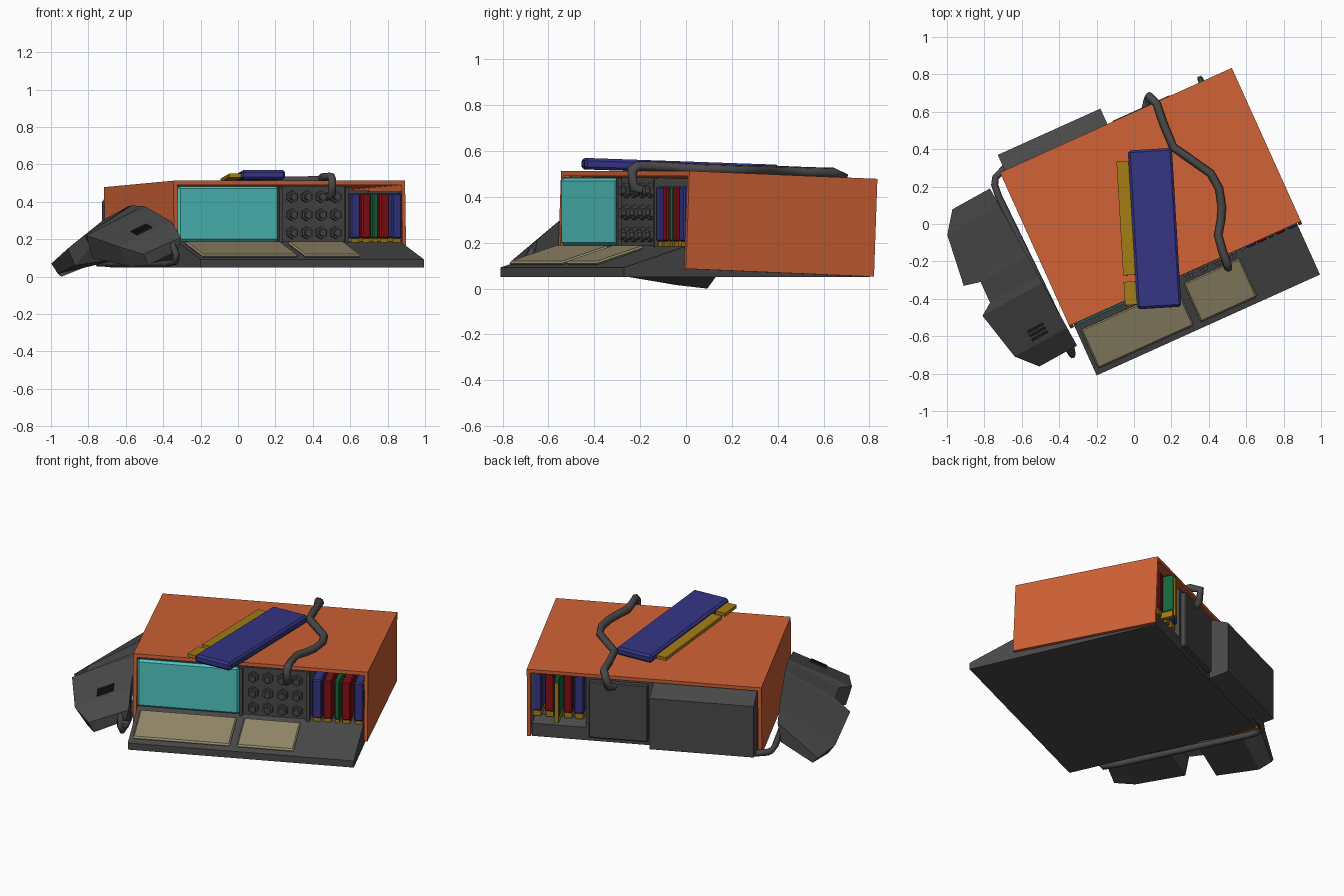
import bpy, bmesh, math
from mathutils import Matrix, Vector

if "Cube" in bpy.data.objects:
    bpy.data.objects.remove(bpy.data.objects["Cube"])

def mat(name, c):
    m = bpy.data.materials.new(name)
    m.diffuse_color = (*c, 1)
    m.use_nodes = True
    m.node_tree.nodes["Principled BSDF"].inputs["Base Color"].default_value = m.diffuse_color
    return m

ORANGE = mat("orange", (.62, .12, .036))
GREY = mat("dark grey", (.066, .066, .066))
BLACK = mat("slot grey", (.02, .02, .02))
TEAL = mat("turquoise", (.08, .56, .53))
TAN = mat("tan", (.29, .245, .14))
BLUE = mat("blue", (.035, .035, .23))
RED = mat("red", (.22, .005, .007))
GREEN = mat("green", (.006, .14, .045))
GOLD = mat("gold", (.37, .2, .008))

# Frame of the console: u = width, v = depth, turned on the ground
G = Matrix.Translation((.095, .13, 0)) @ Matrix.Rotation(math.radians(24.3), 4, 'Z')
# Frame of the tilted shell
TILT = G @ Matrix.Translation((0, 0, .069)) @ Matrix.Rotation(math.radians(-2.2), 4, 'X')

def finish(name, bm, m, M, bevel=0):
    bmesh.ops.recalc_face_normals(bm, faces=bm.faces[:])
    me = bpy.data.meshes.new(name)
    bm.to_mesh(me)
    bm.free()
    me.materials.append(m)
    ob = bpy.data.objects.new(name, me)
    bpy.context.collection.objects.link(ob)
    ob.matrix_world = M
    if bevel:
        b = ob.modifiers.new("bevel", 'BEVEL')
        b.width, b.segments = bevel, 1
    return ob

def loft(name, m, rings, M=Matrix(), bevel=0):
    bm = bmesh.new()
    vs = [[bm.verts.new(p) for p in r] for r in rings]
    n = len(vs[0])
    for a, b in zip(vs, vs[1:]):
        for i in range(n):
            j = (i + 1) % n
            bm.faces.new((a[i], a[j], b[j], b[i]))
    bm.faces.new(vs[0])
    bm.faces.new(vs[-1][::-1])
    return finish(name, bm, m, M, bevel)

def prism(name, m, prof, u0, u1, M=G, bevel=0):
    return loft(name, m, [[(u, v, z) for v, z in prof] for u in (u0, u1)], M, bevel)

def box(name, m, u, v, z, M=G, bevel=0):
    return prism(name, m, [(v[0], z[0]), (v[1], z[0]), (v[1], z[1]), (v[0], z[1])], *u, M, bevel)

def cable(name, pts, r):
    cu = bpy.data.curves.new(name, 'CURVE')
    cu.dimensions = '3D'
    cu.bevel_depth, cu.bevel_resolution, cu.use_fill_caps = r, 1, True
    sp = cu.splines.new('POLY')
    sp.points.add(len(pts) - 1)
    for p, q in zip(sp.points, pts):
        p.co = (*q, 1)
    cu.materials.append(GREY)
    ob = bpy.data.objects.new(name, cu)
    bpy.context.collection.objects.link(ob)

# Orange shell: one bent sheet, open front, back and below
prof = [(-.68, 0), (-.68, .427), (.68, .427), (.68, 0), (.66, 0), (.66, .405), (-.658, .405), (-.658, 0)]
loft("shell", ORANGE, [[(u, v, z) for u, z in prof] for v in (-.45, .45)], TILT)

# Inner body with front tray
prism("body", GREY, [(-.735, .05), (-.735, .092), (-.43, .187), (-.43, .484), (.44, .452), (.44, .05)], -.655, .34)
prism("card_bay_floor", GREY, [(-.735, .05), (-.735, .092), (-.43, .187), (-.35, .187), (-.35, .17),
                               (.40, .17), (.44, .13), (.44, .05)], .34, .655)
box("card_bay_wall", GREY, (.648, .66), (-.43, .43), (.1, .455))
box("card_bay_middle", GREY, (.34, .655), (-.02, .02), (.15, .46))

# Front: screen, frame dividers, keypad plate
box("screen", TEAL, (-.655, -.065), (-.447, -.42), (.188, .482), bevel=.012)
box("screen_divider", GREY, (-.063, -.045), (-.448, -.42), (.18, .48))
box("keypad_divider", GREY, (.325, .345), (-.448, -.42), (.18, .48))

# Keypad: hexagonal stepped buttons
bm = bmesh.new()
for c in range(4):
    for r in range(3):
        for rad, h in ((.033, .018), (.021, .036)):
            M = Matrix.Translation((.016 + .085 * c, -.43 - h / 2, .235 + .096 * r)) @ Matrix.Rotation(math.pi / 2, 4, 'X')
            bmesh.ops.create_cone(bm, cap_ends=True, segments=6, radius1=rad, radius2=rad, depth=h, matrix=M)
finish("keypad_buttons", bm, GREY, G)

# Tan pads lying on the sloping tray
def slope(v):
    return .092 + (v + .735) * .095 / .305
for i, (a, b) in enumerate(((-.632, -.07), (-.03, .30))):
    rows = ((-.705, 0), (-.478, 0), (-.478, .017), (-.705, .017))
    prism(f"tray_pad_{i}", TAN, [(v, slope(v) + h) for v, h in rows], a, b, bevel=.008)

# Cards standing in the bay, gold contact strip below
for i, (u, w, m) in enumerate(((.385, .058, BLUE), (.448, .052, RED), (.502, .032, GREEN),
                               (.556, .055, RED), (.628, .055, BLUE))):
    back = .49 if m == GREEN else .43
    box(f"card_{i}", m, (u - w / 2, u + w / 2), (-.447, back), (.205, .445), bevel=.007)
    box(f"card_contact_{i}", GOLD, (u - w * .4, u + w * .4), (-.44, back - .01), (.17, .207))
box("card_rear_contact", GOLD, (.49, .514), (.485, .497), (.17, .42))

# Back: large block with sloping top and flat panel
prism("rear_block", GREY, [(.43, .455), (.557, .40), (.557, .08), (.43, .06)], -.652, -.05)
box("rear_panel", GREY, (-.022, .32), (.42, .47), (.08, .435), bevel=.006)

# Loose card on top of the shell
C = (Matrix.Translation((.11, -.025, .521)) @ Matrix.Rotation(math.radians(-2), 4, 'X')
     @ Matrix.Rotation(math.radians(3.4), 4, 'Z'))
box("loose_card", BLUE, (-.118, .118), (-.425, .425), (-.016, .034), C, .012)
for i, v in enumerate(((-.24, .37), (-.40, -.275))):
    box(f"loose_card_contact_{i}", GOLD, (-.182, -.11), v, (-.005, .015), C)

# Cable over the top, from rear panel to keypad
cable("top_cable", [(.06, .60, .41), (.075, .665, .42), (.08, .685, .49), (.12, .645, .505), (.16, .53, .508),
                    (.21, .41, .513), (.29, .355, .514), (.41, .27, .515), (.455, .19, .518), (.47, .09, .521),
                    (.465, .02, .524), (.45, -.06, .53), (.475, -.15, .533), (.497, -.21, .535),
                    (.505, -.235, .515), (.502, -.23, .44), (.475, -.155, .425)], .023)

# Receiver: cross-sections along its length s, (outward n, height z)
E = Vector((-.77, .19, 0))
L = Vector((.485, -.875, 0))
N = Vector((-.875, -.485, 0))
def rec(s, n, z):
    return E + L * s + N * n + Vector((0, 0, z))
sections = [
    (0, (0, .24), (.23, .03), (.20, .0), (.02, .12)),
    (.107, (0, .305), (.32, .07), (.28, .015), (0, .09)),
    (.387, (0, .378), (.375, .15), (.33, .06), (.02, .10)),
    (.413, (0, .38), (.286, .22), (.25, .16), (0, .27)),
    (.534, (0, .378), (.296, .23), (.25, .17), (0, .27)),
    (.576, (0, .372), (.365, .22), (.33, .10), (.02, .10)),
    (.85, (0, .295), (.32, .16), (.25, .055), (0, .09)),
    (.96, (0, .21), (.23, .12), (.20, .06), (.02, .14))]
loft("receiver", GREY, [[rec(s, n, z) for n, z in q] for s, *q in sections])

# Speaker slots on the receiver's front end
across, along = rec(0, .32, -.135).copy() - E, L * .274 + Vector((0, 0, -.075))
across.normalize()
along.normalize()
up = along.cross(across).normalized()
if up.z < 0:
    up = -up
for k in range(3):
    o = rec(.77 + .024 * k, .15, .258 - .006 * k)
    rings = [[o + across * a + along * b + up * h for b, h in ((-.006, -.004), (.006, -.004), (.006, .006), (-.006, .006))]
             for a in (-.05, .05)]
    loft(f"receiver_slot_{k}", BLACK, rings)

# Receiver cable along the left side
cable("receiver_cable", [(-.60, .33, .085), (-.69, .30, .07), (-.74, .25, .07), (-.745, .21, .07), (-.725, .15, .07),
                         (-.375, -.57, .07), (-.335, -.67, .08), (-.33, -.70, .12), (-.36, -.65, .19)], .019)
